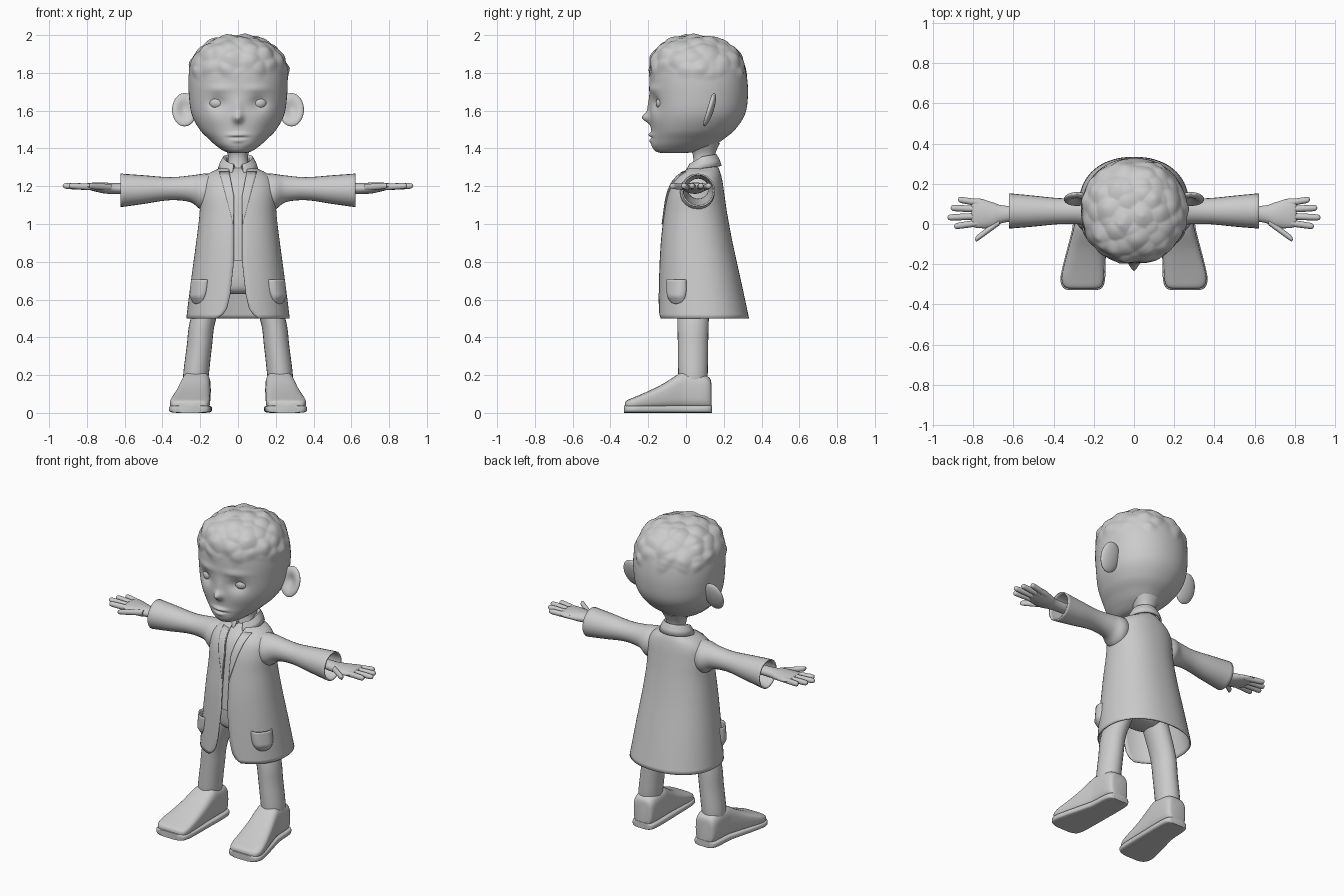
import bpy, bmesh, math
from mathutils import Vector, noise

cube = bpy.data.objects.get("Cube")
if cube:
    bpy.data.objects.remove(cube)

clay = bpy.data.materials.new("plain_grey")
clay.use_nodes = True
GREY = (0.6, 0.6, 0.6, 1)
clay.diffuse_color = GREY
clay.node_tree.nodes["Principled BSDF"].inputs["Base Color"].default_value = GREY


def sample(keys, steps):
    """Smooth (Catmull-Rom) in-betweens of key tuples."""
    out = []
    last = len(keys) - 1
    for i in range(last):
        p = [keys[max(0, min(last, i + k))] for k in (-1, 0, 1, 2)]
        for j in range(steps):
            t = j / steps
            out.append([b + t / 2 * (c - a + t * (2*a - 5*b + 4*c - d + t * (3*b - a - 3*c + d)))
                        for a, b, c, d in zip(*p)])
    return out + [list(keys[-1])]


def lookup(table, z):
    """Linear lookup of a row by its first column."""
    for a, b in zip(table, table[1:]):
        if z <= b[0]:
            f = max(0, (z - a[0]) / (b[0] - a[0]))
            return [p + f * (q - p) for p, q in zip(a, b)]
    return table[-1]


def power(v, e):
    return math.copysign(abs(v) ** e, v)


def ring(centre, a, b, n=24, e=1.0):
    c, a, b = Vector(centre), Vector(a), Vector(b)
    return [c + a * power(math.sin(t), e) - b * power(math.cos(t), e)
            for t in (math.tau * i / n for i in range(n))]


def skin(name, rows, closed=True, caps=True, thick=0.0, angle=50):
    """Surface through rows of points."""
    bm = bmesh.new()
    grid = [[bm.verts.new(p) for p in row] for row in rows]
    n = len(grid[0])
    for r, s in zip(grid, grid[1:]):
        for i in range(n if closed else n - 1):
            k = (i + 1) % n
            bm.faces.new((r[i], r[k], s[k], s[i]))
    if closed and caps:
        bm.faces.new(grid[0])
        bm.faces.new(grid[-1])
    bmesh.ops.remove_doubles(bm, verts=bm.verts, dist=0.0002)
    bmesh.ops.recalc_face_normals(bm, faces=bm.faces)
    me = bpy.data.meshes.new(name)
    bm.to_mesh(me)
    bm.free()
    ob = bpy.data.objects.new(name, me)
    bpy.context.collection.objects.link(ob)
    me.materials.append(clay)
    if thick:
        mod = ob.modifiers.new("thickness", 'SOLIDIFY')
        mod.thickness, mod.offset = thick, 0
    bpy.ops.object.select_all(action='DESELECT')
    ob.select_set(True)
    bpy.context.view_layer.objects.active = ob
    bpy.ops.object.shade_smooth_by_angle(angle=math.radians(angle))
    return ob


def limb(name, keys, s, **kw):
    """Tube along x; keys are x, y, z, y radius, z radius."""
    skin(name, [ring((s * x, y, z), (0, ry, 0), (0, 0, rz))
                for x, y, z, ry, rz in sample(keys, 5)], **kw)


def body_ring(row, n=48, e=0.9):
    z, w, f, b = row
    return ring((0, (f + b) / 2, z), (w, 0, 0), (0, (b - f) / 2, 0), n, e)


def ball(name, centre, radii, tilt=0.0, cup=0.0):
    """Ellipsoid, leaning back by tilt and hollowed at the front by cup."""
    rows = []
    for i in range(25):
        a = math.pi * i / 24
        row = []
        for p in ring((0, 0, math.cos(a)), (math.sin(a), 0, 0), (0, math.sin(a), 0), 32):
            if p.y < 0:
                p.y += cup * math.exp(-(p.x ** 2 + p.z ** 2) * 3)
            q = Vector((p.x * radii[0], p.y * radii[1], p.z * radii[2]))
            q.y += q.z * tilt
            row.append(q + Vector(centre))
        rows.append(row)
    skin(name, rows, caps=False)


# Head: lofted skull, then face features and curly hair pushed into it
skull = [(1.375, 0, -.08, -.08), (1.38, .06, -.15, .04), (1.41, .11, -.18, .14),
         (1.45, .155, -.185, .2), (1.5, .203, -.185, .26), (1.58, .245, -.19, .312),
         (1.68, .26, -.193, .328), (1.78, .262, -.193, .322), (1.86, .245, -.185, .3),
         (1.92, .208, -.16, .262), (1.96, .155, -.11, .21), (1.985, .09, -.04, .15),
         (1.992, 0, .06, .06)]
# x, z, x size, z size, depth (mirrored where x is not 0)
features = [(0, 1.562, .024, .026, -.04), (0, 1.61, .02, .05, -.012),
            (.11, 1.64, .045, .036, .024), (.1, 1.715, .07, .02, -.008),
            (0, 1.472, .045, .011, -.014), (0, 1.442, .03, .012, -.01),
            (0, 1.457, .04, .005, .01), (.12, 1.55, .06, .05, -.006)]
head = [body_ring(r, 128, .95) for r in sample(skull, 10)]
for row in head:
    for p in row:
        if p.y < 0:
            for x, z, sx, sz, d in features:
                p.y += d * math.exp(-((abs(p.x) - x) / sx) ** 2 - ((p.z - z) / sz) ** 2)
        hair = max(0, min(1, (p.z - 1.78 - .025 * math.sin(p.x * 40)) / .05))
        lump = .55 - noise.voronoi(p * 12)[0][0]
        p += (p - Vector((0, .07, 1.7))).normalized() * hair * (.006 + .026 * lump)
skin("head", head, angle=80)

# Neck
skin("neck", [body_ring(r) for r in sample(
    [(1.24, .08, .01, .17), (1.31, .057, .035, .152), (1.37, .055, .035, .155),
     (1.43, .085, 0, .18)], 5)])

# Coat: open down the front and at the hem
coat_rows = sample([(.5, .27, -.145, .33), (.7, .245, -.14, .287), (.9, .218, -.13, .243),
                    (1.05, .2, -.113, .215), (1.15, .197, -.097, .2), (1.22, .187, -.07, .19),
                    (1.265, .15, -.03, .18), (1.295, .09, .015, .168),
                    (1.315, .065, .04, .155)], 6)
opening = [(.5, .11), (.515, .085), (.55, .06), (.62, .042), (.8, .022), (1.15, .022),
           (1.27, .045), (1.32, .05)]
SQ = .9


def coat_point(t, z, out=0.0):
    _, w, f, b = lookup(coat_rows, z)
    return Vector(((w + out) * power(math.sin(t), SQ),
                   (f + b) / 2 - ((b - f) / 2 + out) * power(math.cos(t), SQ), z))


def coat_angle(x, z):
    return math.asin(min(1, x / lookup(coat_rows, z)[1]) ** (1 / SQ))


coat = []
for r in coat_rows:
    t0 = coat_angle(lookup(opening, r[0])[1], r[0])
    coat.append([coat_point(t0 + (math.tau - 2 * t0) * i / 64, r[0]) for i in range(65)])
skin("coat", coat, closed=False, thick=.008)

# Shirt and trouser seat inside the coat
skin("shirt", [body_ring((z, max(.05, w - .035), f + .014, b - .03))
               for z, w, f, b in coat_rows if z > .77])
skin("trouser_seat", [body_ring(r) for r in sample(
    [(.63, .1, -.02, .1), (.66, .165, -.05, .135), (.74, .17, -.06, .15),
     (.85, .15, -.06, .16)], 4)])

# Collar: folded band, lower at the front, open at the throat
collar = []
for w, z in ((.062, 1.31), (.066, 1.345), (.076, 1.352), (.09, 1.325), (.1, 1.295)):
    line = []
    for i in range(41):
        t = .3 + (math.tau - .6) * i / 40
        front = max(0, math.cos(t))
        line.append((w * math.sin(t), .088 - w * .95 * math.cos(t),
                     z - .03 * front - .012 * math.cos(t)))
    collar.append(line)
skin("collar", collar, closed=False, thick=.012)

for side, s in (("left", 1), ("right", -1)):
    flip = lambda p: Vector((s * p.x, p.y, p.z))

    # Face parts
    ball(side + "_eye", (s * .11, -.128, 1.64), (.042, .032, .033))
    ball(side + "_ear", (s * .283, .122, 1.605), (.066, .026, .088), .3, 1.3)

    # Lapel
    rows = []
    for i in range(13):
        f = i / 12
        z = 1.0 + .275 * f
        a, b = lookup(opening, z)[1], .024 + .07 * f
        rows.append([flip(coat_point(coat_angle(a + (b - a) * j / 6, z), z, .007))
                     for j in range(7)])
    skin(side + "_lapel", rows, closed=False, thick=.006)

    # Pocket: bulging patch with a round lower edge
    rows = []
    for i in range(13):
        v = i / 12
        half = .3 * (1 - (1 - v) ** 3.5) ** .5
        rows.append([flip(coat_point(.97 + half * u, .575 + .13 * v,
                                     .026 * (1 - u ** 4) * min(1, v * 3) - .002))
                     for u in (k / 8 for k in range(-8, 9))])
    skin(side + "_pocket", rows, closed=False, thick=.008)

    # Sleeve and hand
    limb(side + "_sleeve", [(.1, .055, 1.19, .06, .075), (.185, .06, 1.17, .088, .092),
                            (.25, .065, 1.186, .066, .067), (.36, .064, 1.187, .06, .057),
                            (.5, .064, 1.182, .073, .072), (.622, .065, 1.178, .084, .085)],
         s, caps=False, thick=.008)
    limb(side + "_palm", [(.4, .055, 1.19, .035, .03), (.63, .05, 1.188, .04, .028),
                          (.7, .045, 1.19, .062, .029), (.76, .052, 1.196, .073, .023),
                          (.8, .056, 1.2, .07, .015), (.808, .056, 1.2, .05, .004)], s)
    fingers = [("little_finger", .74, .1, .875, .122), ("ring_finger", .74, .072, .912, .08),
               ("middle_finger", .74, .04, .928, .032), ("index_finger", .74, .01, .895, -.012),
               ("thumb", .67, .01, .79, -.078)]
    for name, x0, y0, x1, y1 in fingers:
        keys = []
        for f, r in ((0, .017), (.5, .0165), (.85, .0155), (.96, .012), (1, .001)):
            keys.append((x0 + (x1 - x0) * f, y0 + (y1 - y0) * f, 1.194 + .008 * f, r, r))
        limb(side + "_" + name, keys, s)

    # Leg
    skin(side + "_leg", [ring((s * x, y, z), (rx, 0, 0), (0, ry, 0)) for z, x, y, rx, ry in sample(
        [(.15, .225, .037, .062, .07), (.205, .222, .037, .068, .078), (.35, .205, .037, .067, .08),
         (.5, .183, .038, .068, .083), (.74, .095, .045, .075, .085)], 5)])

    # Shoe and sole share one outline: y, centre x, half width, height
    outline = sample([(.134, .218, .045, .16), (.125, .218, .062, .185), (.09, .219, .073, .203),
                      (.0, .221, .077, .217), (-.04, .225, .08, .205), (-.12, .236, .09, .155),
                      (-.2, .247, .1, .115), (-.27, .255, .105, .085), (-.31, .255, .092, .068),
                      (-.322, .255, .065, .055)], 4)
    skin(side + "_shoe", [ring((s * x, y, h / 2 + .01), (w, 0, 0), (0, 0, h / 2 - .01), 32, .6)
                          for y, x, w, h in outline], angle=60)
    skin(side + "_sole", [ring((s * x, y * 1.02, .02), (w + .006, 0, 0), (0, 0, .02), 32, .45)
                          for y, x, w, h in outline], angle=60)
